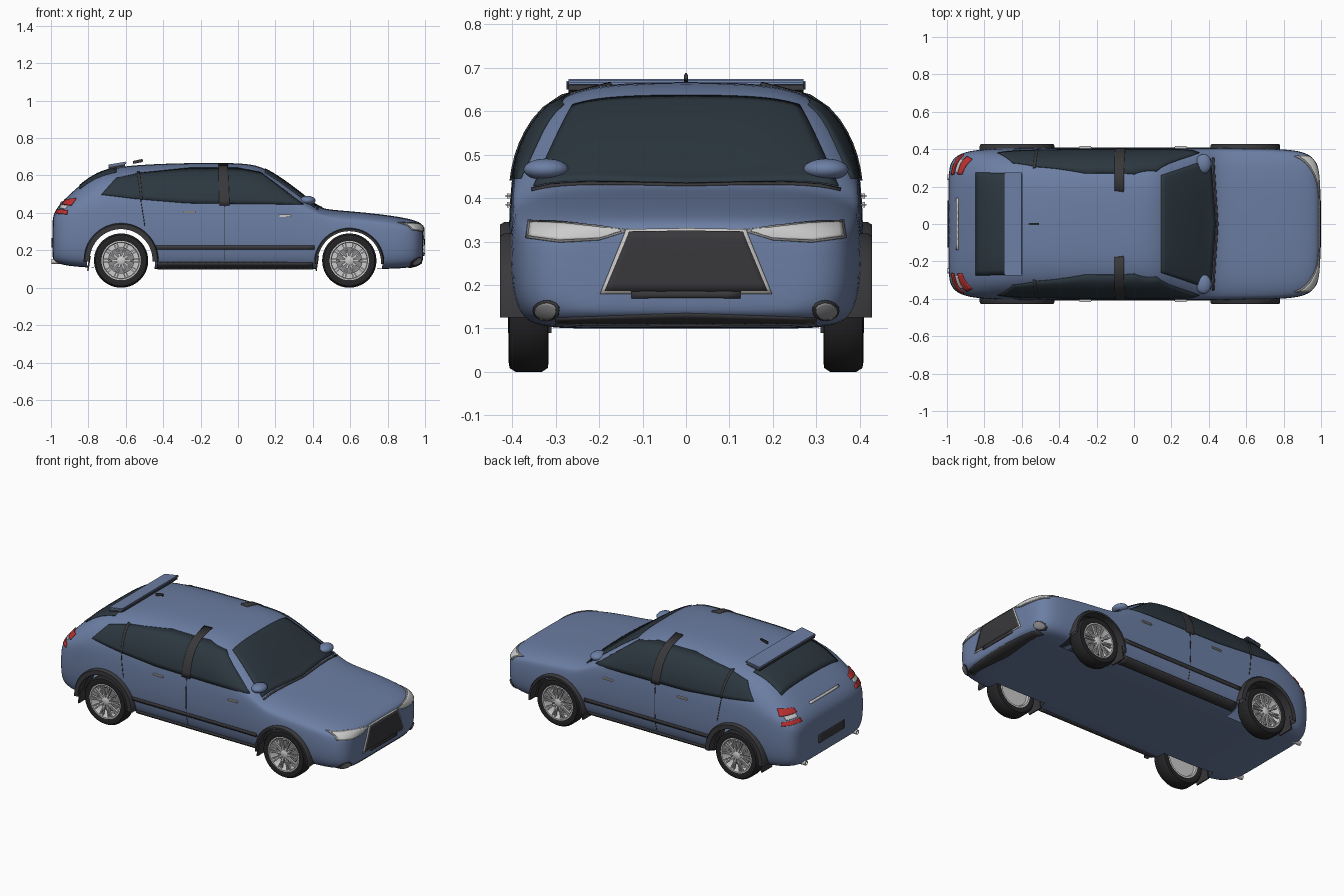
import bpy, bmesh, math
from mathutils import Vector, Matrix
from mathutils.bvhtree import BVHTree

if "Cube" in bpy.data.objects:
    bpy.data.objects.remove(bpy.data.objects["Cube"])

COL = {"paint": (.15, .21, .37), "glass": (.025, .038, .05), "trim": (.04, .04, .045), "tyre": (.018, .018, .02),
       "chrome": (.6, .59, .57), "rim": (.55, .55, .57), "lamp": (.75, .75, .75), "red": (.5, .03, .03), "grey": (.25, .25, .26)}
MAT = {}
for k, c in COL.items():
    MAT[k] = bpy.data.materials.new(k)
    MAT[k].diffuse_color = (*c, 1)

def obj(name, bm, col, angle=40):
    me = bpy.data.meshes.new(name)
    bm.to_mesh(me)
    bm.free()
    me.materials.append(MAT[col])
    me.shade_smooth()
    me.set_sharp_from_angle(angle=math.radians(angle))
    o = bpy.data.objects.new(name, me)
    bpy.context.collection.objects.link(o)
    return o

def box(name, loc, size, col, rot=(0, 0, 0), bevel=0):
    bm = bmesh.new()
    bmesh.ops.create_cube(bm, size=1, matrix=Matrix.Diagonal((*size, 1)))
    if bevel:
        bmesh.ops.bevel(bm, geom=bm.edges[:], offset=bevel, segments=2, affect='EDGES')
    o = obj(name, bm, col)
    o.location, o.rotation_euler = loc, rot
    return o

def lathe(name, prof, col, steps=48, start=0, sweep=360, closed=False):
    """Revolve (radius, y) points around the y axis."""
    bm = bmesh.new()
    vs = [bm.verts.new((r * math.cos(math.radians(start)), y, r * math.sin(math.radians(start)))) for r, y in prof]
    es = [bm.edges.new(p) for p in zip(vs, vs[1:] + (vs[:1] if closed else []))]
    bmesh.ops.spin(bm, geom=vs + es, cent=(0, 0, 0), axis=(0, -1, 0), angle=math.radians(sweep), steps=steps)
    bmesh.ops.remove_doubles(bm, verts=bm.verts[:], dist=1e-5)
    bmesh.ops.recalc_face_normals(bm, faces=bm.faces[:])
    return obj(name, bm, col)

# ---- body shell: stations (x, half width, bottom, belt, top)
ST = [(-.993, .25, .155, .31, .36), (-.985, .32, .14, .335, .395), (-.96, .36, .128, .365, .44), (-.90, .39, .115, .40, .50),
      (-.80, .402, .108, .425, .588), (-.70, .407, .10, .44, .637), (-.55, .408, .10, .44, .657), (-.3, .408, .10, .44, .667),
      (-.05, .408, .10, .44, .668), (.06, .408, .10, .44, .662), (.14, .408, .10, .44, .643), (.25, .408, .10, .435, .572),
      (.36, .408, .10, .42, .488), (.43, .408, .10, .385, .428), (.50, .408, .10, .36, .416), (.65, .407, .10, .35, .405),
      (.80, .402, .10, .335, .388), (.90, .39, .105, .32, .372), (.955, .362, .115, .305, .357), (.982, .315, .132, .29, .342),
      (.992, .25, .15, .275, .325)]
UP = [(.95, .3), (.87, .6), (.74, .84), (.52, .965), (.26, .995), (0, 1)]
bm = bmesh.new()
rings = []
for x, w, b, k, t in ST:
    half = [(0, b), (.45 * w, b), (.82 * w, b), (.935 * w, b + .022), (.985 * w, b + .3 * (k - b)),
            (w, b + .62 * (k - b)), (.985 * w, k)] + [(w * u, k + v * (t - k)) for u, v in UP]
    rings.append([bm.verts.new((x, y, z)) for y, z in half + [(-y, z) for y, z in half[-2:0:-1]]])
n = len(rings[0])
for a, b in zip(rings, rings[1:]):
    for i in range(n):
        bm.faces.new((a[i], a[(i + 1) % n], b[(i + 1) % n], b[i]))
bm.faces.new(rings[0])
bm.faces.new(rings[-1][::-1])
bmesh.ops.recalc_face_normals(bm, faces=bm.faces[:])
body = obj("body_shell", bm, "paint")
body.modifiers.new("smooth", 'SUBSURF').levels = 2
BVH = BVHTree.FromObject(body, bpy.context.evaluated_depsgraph_get())

# ---- wheel openings: cut, then open the inner caps so the shell is hollow
WHEELS = [(-.625, .182), (.595, .178)]
bm = bmesh.new()
for x, r in WHEELS:
    for s in (1, -1):
        bmesh.ops.create_cone(bm, cap_ends=True, segments=64, radius1=r, radius2=r, depth=.3,
                              matrix=Matrix.Translation((x, s * .42, .14)) @ Matrix.Rotation(math.pi / 2, 4, 'X'))
cutter = obj("arch_cutter", bm, "trim")
cutter.hide_render = True
m = body.modifiers.new("arches", 'BOOLEAN')
m.object, m.operation, m.solver = cutter, 'DIFFERENCE', 'EXACT'
me = bpy.data.meshes.new_from_object(body.evaluated_get(bpy.context.evaluated_depsgraph_get()))
body.modifiers.clear()
me.materials.clear()
me.materials.append(MAT["paint"])
me.materials.append(MAT["trim"])
bm = bmesh.new()
bm.from_mesh(me)
caps = []
for f in bm.faces:
    f.material_index = 0
    if all(abs(abs(v.co.y) - .27) < 1e-3 for v in f.verts):
        caps.append(f)
    for x, r in WHEELS:
        if all(abs(math.hypot(v.co.x - x, v.co.z - .14) - r) < .002 for v in f.verts):
            f.material_index = 1
bmesh.ops.delete(bm, geom=caps, context='FACES')
bm.to_mesh(me)
bm.free()
me.shade_smooth()
me.set_sharp_from_angle(angle=math.radians(40))
body.data = me
bpy.data.objects.remove(cutter)

def patch(name, lo, hi, axis, col, sign=1, off=.004, mirror=True, k=8, m=8):
    """Panel between two outlines, projected along an axis onto the body."""
    def fine(p):
        return [Vector(p[i]).lerp(Vector(p[i + 1]), j / k) for i in range(len(p) - 1) for j in range(k)] + [Vector(p[-1])]
    A, B = fine(lo), fine(hi)
    ax = 'xyz'.index(axis)
    bm = bmesh.new()
    for s in ((1, -1) if mirror else (1,)):
        grid = []
        for a, b in zip(A, B):
            row = []
            for j in range(m + 1):
                c = list(a.lerp(b, j / m))
                c.insert(ax, sign * 1.5)
                d = Vector([0, 0, 0])
                d[ax] = -sign
                hit, nor, _, _ = BVH.ray_cast(Vector(c), d)
                if hit is None:
                    c[ax] = sign * (.95 if ax == 0 else .38)
                    hit, nor, _, _ = BVH.find_nearest(Vector(c))
                p = hit + nor * off
                row.append(bm.verts.new((p.x, s * p.y, p.z)))
            grid.append(row)
        for r, q in zip(grid, grid[1:]):
            for j in range(m):
                bm.faces.new((r[j], q[j], q[j + 1], r[j + 1]))
    for f in bm.faces:
        f.normal_update()
        if f.normal.dot(BVH.find_nearest(f.calc_center_median())[1]) < 0:
            f.normal_flip()
    o = obj(name, bm, col)
    sol = o.modifiers.new("thick", 'SOLIDIFY')
    sol.thickness, sol.offset = off * 1.5, -1
    return o

# ---- glass and pillars
patch("side_windows", [(-.73, .497), (-.55, .475), (-.28, .452), (.1, .447), (.35, .445)],
      [(-.65, .585), (-.52, .612), (-.26, .638), (0, .638), (.12, .615)], 'y', "glass")
patch("windshield", [(.145, -.26), (.145, 0), (.145, .26)], [(.41, -.35), (.437, 0), (.41, .35)], 'z', "glass", mirror=False, k=14, m=14)
patch("cowl", [(.418, -.355), (.44, 0), (.418, .355)], [(.427, -.355), (.45, 0), (.427, .355)], 'z', "trim", mirror=False, m=2)
patch("rear_window", [(-.845, -.275), (-.845, .275)], [(-.65, -.27), (-.65, .27)], 'z', "glass", mirror=False, k=20)
patch("centre_pillar", [(-.10, .44), (-.045, .44)], [(-.105, .66), (-.055, .66)], 'y', "trim", off=.007)
patch("rear_pillar", [(-.52, .47), (-.51, .47)], [(-.54, .615), (-.525, .615)], 'y', "trim", off=.006, k=2)
# ---- door seams, rub strip and sill
patch("door_seam", [(-.073, .11), (-.069, .11)], [(-.073, .44), (-.069, .44)], 'y', "trim", off=.0015, k=1)
patch("rear_door_seam", [(-.50, .33), (-.496, .33)], [(-.522, .47), (-.518, .47)], 'y', "trim", off=.0015, k=1)
patch("rub_strip", [(-.44, .205), (.41, .205)], [(-.44, .225), (.41, .225)], 'y', "trim", off=.007, k=24, m=2)
patch("sill", [(-.43, .106), (.40, .106)], [(-.43, .135), (.40, .135)], 'y', "trim", off=.008, k=24, m=3)
# ---- front end
patch("grille_frame", [(-.198, .18), (0, .18), (.198, .18)], [(-.138, .328), (0, .33), (.138, .328)], 'x', "chrome", mirror=False, k=12)
patch("grille", [(-.188, .186), (0, .186), (.188, .186)], [(-.131, .322), (0, .324), (.131, .322)], 'x', "trim", off=.007, mirror=False, k=12)
patch("front_plate_holder", [(-.125, .17), (.125, .17)], [(-.125, .186), (.125, .186)], 'x', "trim", off=.008, mirror=False, m=2)
patch("front_lip", [(-.3, .112), (0, .108), (.3, .112)], [(-.3, .125), (0, .135), (.3, .125)], 'x', "trim", mirror=False, m=3)
patch("headlamp_surround", [(.138, .322), (.2, .303), (.29, .298), (.367, .308)],
      [(.142, .328), (.2, .336), (.29, .345), (.363, .348)], 'x', "grey", off=.003)
patch("headlamps", [(.15, .323), (.2, .308), (.29, .303), (.36, .312)],
      [(.152, .327), (.2, .331), (.29, .34), (.357, .342)], 'x', "lamp", off=.006)
arc = [math.pi * i / 8 for i in range(9)]
for nm, c, s, o in (("fog_lamp_bezels", "trim", 1, .005), ("fog_lamps", "grey", .78, .009)):
    patch(nm, [(.32 - .03 * s * math.cos(a), .143 - .022 * s * math.sin(a)) for a in arc],
          [(.32 - .03 * s * math.cos(a), .143 + .022 * s * math.sin(a)) for a in arc], 'x', c, off=o, k=2)
# ---- rear end
patch("upper_tail_lamps", [(.265, .445), (.36, .44)], [(.265, .467), (.345, .475)], 'x', "red", sign=-1, off=.006)
patch("reverse_lamps", [(.275, .425), (.345, .42)], [(.275, .443), (.345, .438)], 'x', "lamp", sign=-1, off=.005)
patch("lower_tail_lamps", [(.262, .398), (.372, .392)], [(.265, .418), (.365, .413)], 'x', "red", sign=-1, off=.006)
patch("tailgate_bar", [(-.14, .449), (.14, .449)], [(-.14, .46), (.14, .46)], 'x', "chrome", sign=-1, off=.006, mirror=False, m=2)
patch("rear_plate_recess", [(-.125, .215), (.125, .215)], [(-.125, .265), (.125, .265)], 'x', "trim", sign=-1, mirror=False)
box("spoiler", (-.645, 0, .66), (.10, .55, .012), "paint", (0, -.17, 0), .004)
box("spoiler_underside", (-.648, 0, .648), (.09, .54, .014), "trim", (0, -.17, 0))
box("roof_antenna", (-.535, 0, .675), (.055, .01, .016), "trim", (0, -.2, 0), .003)

# ---- wheel parts, built once at the origin and shared
parts = [lathe("tyre", [(.1, -.04), (.118, -.046), (.136, -.044), (.145, -.03), (.145, .03), (.136, .044), (.118, .047), (.1, .04)],
               "tyre", 56, closed=True),
         lathe("rim", [(0, -.022), (.094, -.022), (.094, .036), (.098, .042), (.106, .042), (.106, -.042), (.096, -.042), (.09, -.03), (0, -.03)], "rim"),
         lathe("hub", [(0, .043), (.014, .043), (.024, .038), (.024, -.02)], "rim", 24),
         lathe("brake_disc", [(0, .006), (.07, .006), (.07, -.006), (0, -.006)], "grey", 32)]
bm = bmesh.new()
for i in range(10):
    for d in (-.09, .09):
        bmesh.ops.create_cube(bm, size=1, matrix=Matrix.Rotation(i * math.tau / 10 + d, 4, 'Y') @
                              Matrix.Translation((.058, .032, 0)) @ Matrix.Diagonal((.078, .012, .007, 1)))
parts.append(obj("spokes", bm, "rim"))
for (x, r) in WHEELS:
    end = "front" if x > 0 else "rear"
    for s in (1, -1):
        side = "left" if s > 0 else "right"
        for p in parts:
            q = p.copy()
            q.name = f"{end}_{side}_{p.name}"
            q.location = (x, s * .362, .145)
            q.rotation_euler.z = 0 if s > 0 else math.pi
            bpy.context.collection.objects.link(q)
        # arch flare
        a, b = (.17, .187) if x > 0 else (.168, .2)
        o = lathe(f"{end}_{side}_arch_trim", [(a, s * .37), (b, s * .37), (b, s * .418), (b - .006, s * .428), (a, s * .428)],
                  "trim", 40, -2, 184, True)
        o.location = (x, 0, .145 if x < 0 else .132)
        # flap behind the wheel
        box(f"{end}_{side}_mud_flap", (x - .172, s * .36, .13), (.008, .10, .08), "trim", (0, .15, 0))
for p in parts:
    bpy.data.objects.remove(p)

# ---- mirrors, handles, exhausts
for s in (1, -1):
    side = "left" if s > 0 else "right"
    bm = bmesh.new()
    bmesh.ops.create_uvsphere(bm, u_segments=24, v_segments=14, radius=1, matrix=Matrix.Diagonal((.042, .052, .025, 1)))
    o = obj(side + "_mirror", bm, "paint")
    o.location = (.372, s * .322, .466)
    box(side + "_mirror_arm", (.365, s * .30, .455), (.03, .07, .012), "trim", bevel=.003)
    for nm, x, z in (("rear", -.26, .405), ("front", .25, .385)):
        box(f"{nm}_{side}_handle", (x, s * .409, z), (.07, .014, .012), "chrome", bevel=.004)
    o = lathe(side + "_exhaust", [(.011, -.04), (.014, -.04), (.014, .04), (.011, .04)], "chrome", 24, closed=True)
    o.location, o.rotation_euler.z = (-.957, s * .25, .14), math.pi / 2

for m in bpy.data.materials:
    if m.users and not m.is_grease_pencil:
        m.use_nodes = True
        m.node_tree.nodes["Principled BSDF"].inputs["Base Color"].default_value = m.diffuse_color
